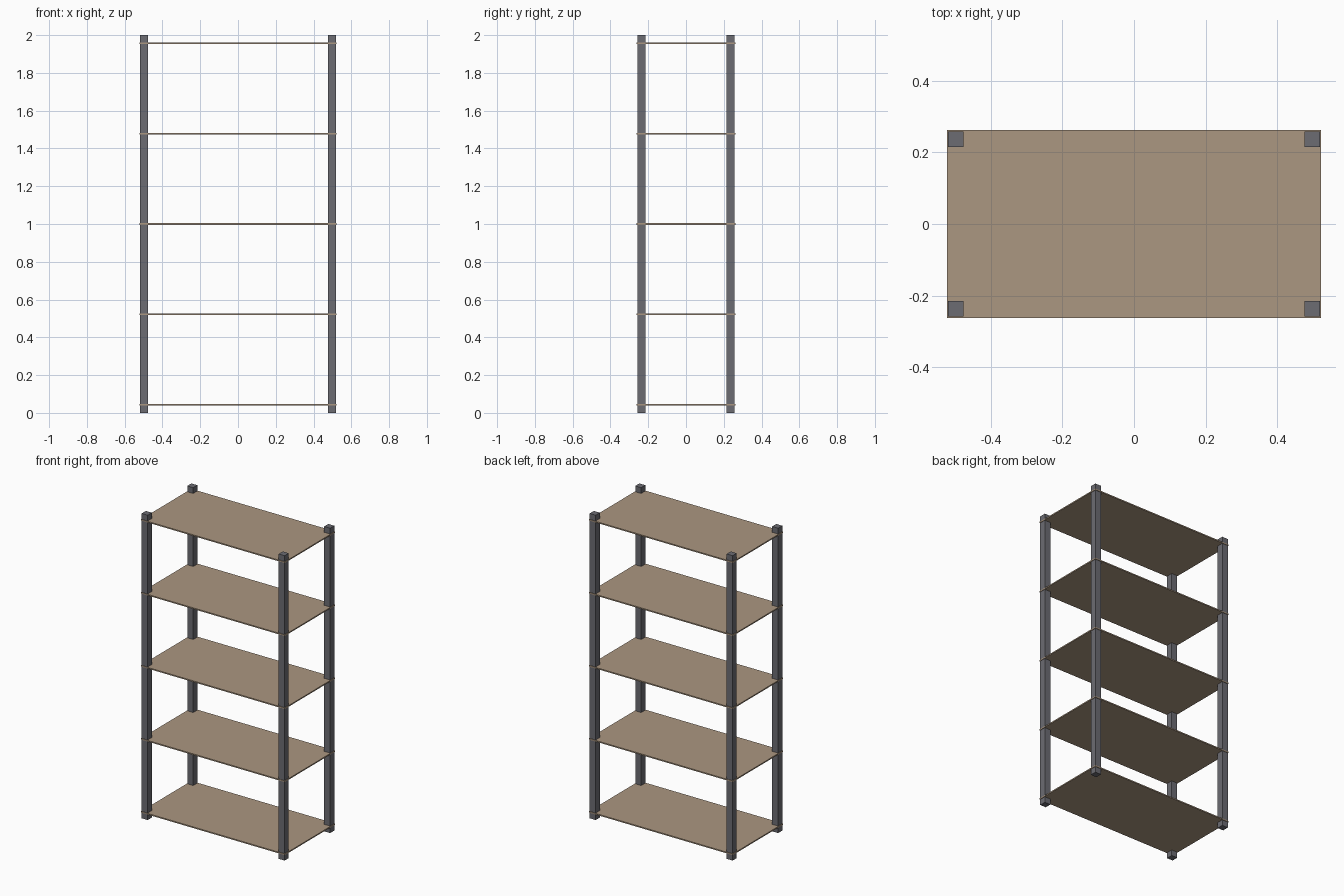
import bpy

if "Cube" in bpy.data.objects:
    bpy.data.objects.remove(bpy.data.objects["Cube"])

def material(name, color):
    m = bpy.data.materials.new(name)
    m.diffuse_color = color
    m.use_nodes = True
    m.node_tree.nodes["Principled BSDF"].inputs["Base Color"].default_value = m.diffuse_color
    return m

def box(name, center, size, mat):
    bpy.ops.mesh.primitive_cube_add(size=1, location=center)
    ob = bpy.context.object
    ob.name = name
    ob.scale = size
    bpy.ops.object.transform_apply(location=False, rotation=False, scale=True)
    ob.data.materials.append(mat)
    return ob

steel = material("dark_steel", (0.15, 0.15, 0.17, 1))
board = material("shelf_board", (0.41, 0.31, 0.22, 1))

# Four square corner posts
POST = 0.043
for side, sx in (("left", -1), ("right", 1)):
    for face, sy in (("front", -1), ("back", 1)):
        box(f"{face}_{side}_post", (sx * 0.497, sy * 0.236, 1), (POST, POST, 2), steel)

# Five evenly spaced thin shelves, slightly overhanging the posts
for i in range(5):
    box(f"shelf_{i + 1}", (0, 0, 1 + (i - 2) * 0.479), (1.044, 0.523, 0.008), board)
